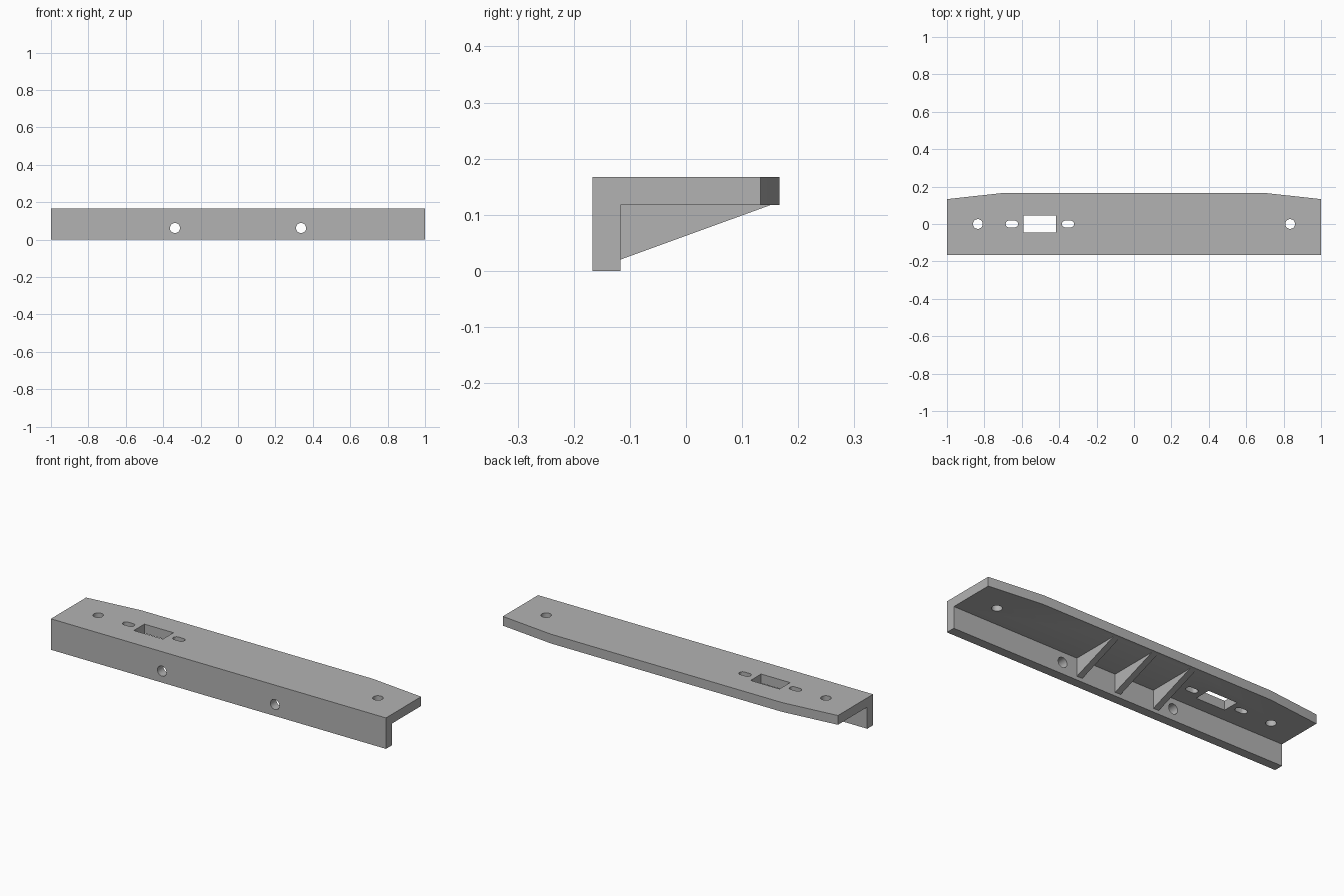
import bpy, bmesh, math
from mathutils import Vector

cube = bpy.data.objects.get("Cube")
if cube:
    bpy.data.objects.remove(cube, do_unlink=True)

GREY = (0.45, 0.45, 0.45, 1)
mat = bpy.data.materials.new("mid grey")
mat.use_nodes = True
mat.diffuse_color = GREY
mat.node_tree.nodes["Principled BSDF"].inputs["Base Color"].default_value = GREY

# Overall sizes
HALF_X, HALF_Y, TOP, THICK = 1.0, 0.167, 0.167, 0.05
INNER_Y, INNER_Z = THICK - HALF_Y, TOP - THICK


def prism(name, outline, axis, start, end):
    """Extrude a closed 2D outline along x, y or z."""
    place = {"x": lambda a, b, d: (d, a, b),
             "y": lambda a, b, d: (a, d, b),
             "z": lambda a, b, d: (a, b, d)}[axis]
    bm = bmesh.new()
    face = bm.faces.new([bm.verts.new(place(a, b, start)) for a, b in outline])
    new = bmesh.ops.extrude_face_region(bm, geom=[face])["geom"]
    shift = Vector(place(0, 0, end - start))
    bmesh.ops.translate(bm, vec=shift,
                        verts=[v for v in new if isinstance(v, bmesh.types.BMVert)])
    bmesh.ops.recalc_face_normals(bm, faces=bm.faces)
    mesh = bpy.data.meshes.new(name)
    bm.to_mesh(mesh)
    bm.free()
    mesh.materials.append(mat)
    obj = bpy.data.objects.new(name, mesh)
    bpy.context.collection.objects.link(obj)
    return obj


def stadium(cx, cy, radius, straight=0, steps=32):
    """Circle, or a slot when the straight length is above zero."""
    points = []
    for i in range(steps):
        a = 2 * math.pi * (i + 0.5) / steps
        side = math.copysign(straight / 2, math.cos(a))
        points.append((cx + side + radius * math.cos(a), cy + radius * math.sin(a)))
    return points


def combine(target, tool, operation):
    mod = target.modifiers.new(tool.name, "BOOLEAN")
    mod.operation, mod.solver, mod.object = operation, "EXACT", tool
    bpy.context.view_layer.objects.active = target
    bpy.ops.object.modifier_apply(modifier=mod.name)
    bpy.data.objects.remove(tool, do_unlink=True)


# Angle section: top plate and front wall in one profile
bracket = prism("angle_bracket", [
    (-HALF_Y, 0), (INNER_Y, 0), (INNER_Y, INNER_Z),
    (HALF_Y, INNER_Z), (HALF_Y, TOP), (-HALF_Y, TOP)], "x", -HALF_X, HALF_X)

# Triangular ribs, sunk slightly into the plate and wall
for x in (-0.233, 0, 0.233):
    rib = prism("rib", [
        (INNER_Y, 0.02), (0.15, INNER_Z), (0.15, INNER_Z + 0.01),
        (INNER_Y - 0.01, INNER_Z + 0.01), (INNER_Y - 0.01, 0.02)],
        "x", x - 0.0167, x + 0.0167)
    combine(bracket, rib, "UNION")

cutters = []
for s in (-1, 1):
    # Tapered rear corners
    cutters.append(prism("corner_cutter", [
        (s * 0.69, HALF_Y), (s * 1.31, HALF_Y - 0.068), (s * 1.31, 0.3), (s * 0.69, 0.3)],
        "z", -0.1, 0.3))
    # Round holes through the plate and the wall
    cutters.append(prism("plate_hole", stadium(s * 0.835, 0, 0.026), "z", 0.05, 0.3))
    cutters.append(prism("wall_hole", stadium(s * 0.337, 0.062, 0.027), "y", -0.3, -0.1))
    # Slots on both sides of the window
    cutters.append(prism("slot", stadium(-0.503 + s * 0.15, 0, 0.018, 0.03),
                         "z", 0.05, 0.3))

# Rectangular window
cutters.append(prism("window", [(-0.59, -0.045), (-0.417, -0.045),
                                (-0.417, 0.045), (-0.59, 0.045)], "z", 0.05, 0.3))
for cutter in cutters:
    combine(bracket, cutter, "DIFFERENCE")

# Round hole walls, crisp edges elsewhere
bracket.select_set(True)
bpy.context.view_layer.objects.active = bracket
bpy.ops.object.shade_smooth_by_angle(angle=math.radians(20))
bracket.data.update()
